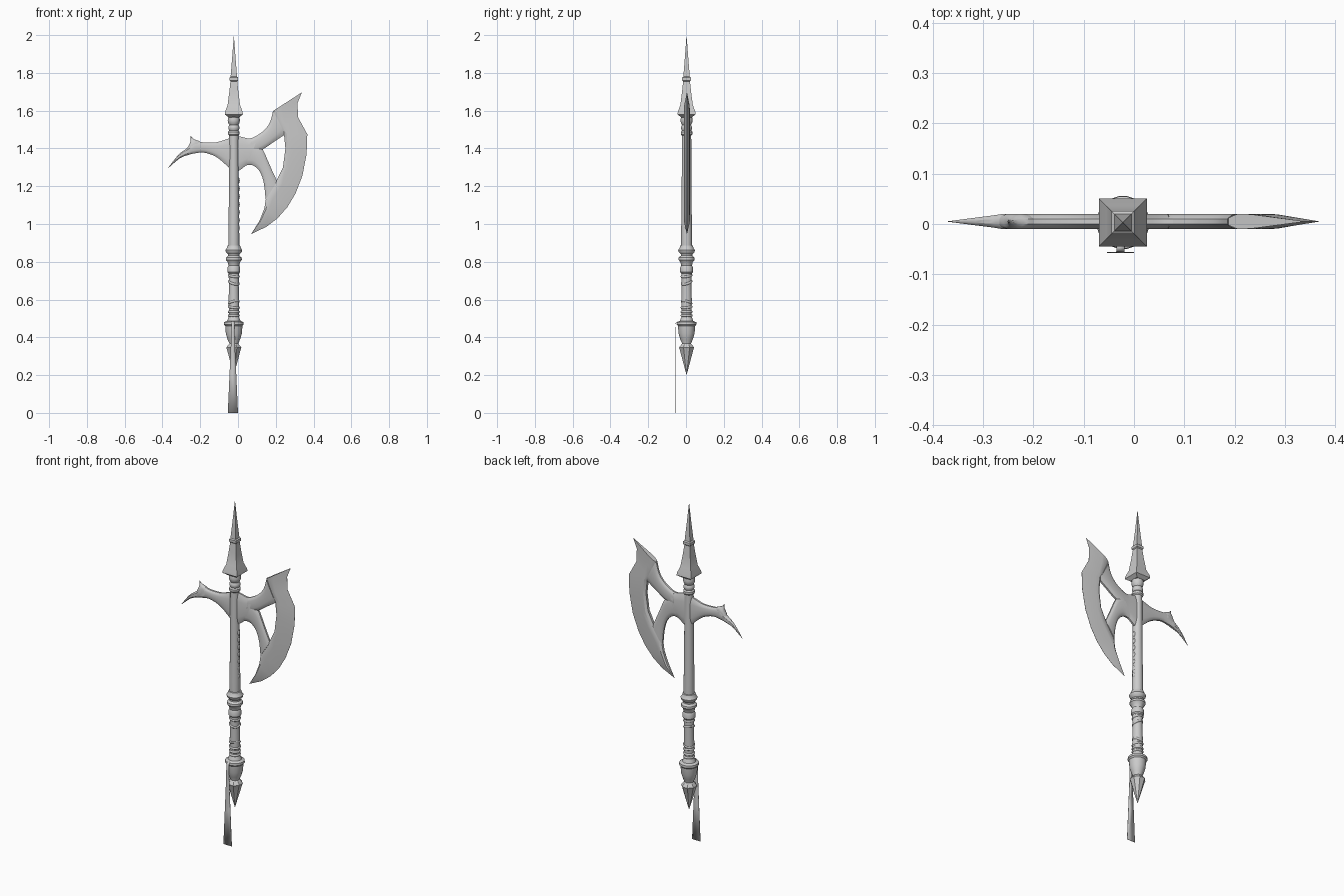
import bpy, math
from mathutils import Vector

if "Cube" in bpy.data.objects:
    bpy.data.objects.remove(bpy.data.objects["Cube"])

CX, CY = -0.022, 0.003     # shaft axis
BY = 0.005                 # blade mid-plane


def make(name, verts, faces, angle=35):
    me = bpy.data.meshes.new(name)
    me.from_pydata(verts, [], faces)
    me.validate()
    ob = bpy.data.objects.new(name, me)
    bpy.context.collection.objects.link(ob)
    bpy.ops.object.select_all(action='DESELECT')
    ob.select_set(True)
    bpy.context.view_layer.objects.active = ob
    bpy.ops.object.mode_set(mode='EDIT')
    bpy.ops.mesh.select_all(action='SELECT')
    bpy.ops.mesh.remove_doubles(threshold=0.0002)
    bpy.ops.mesh.normals_make_consistent(inside=False)
    bpy.ops.object.mode_set(mode='OBJECT')
    bpy.ops.object.shade_smooth_by_angle(angle=math.radians(angle))
    return ob


def loft(name, rings, angle=35):
    """Skin a list of equal closed rings and cap both ends."""
    n = len(rings[0])
    faces = [(i * n + j, i * n + (j + 1) % n, (i + 1) * n + (j + 1) % n, (i + 1) * n + j)
             for i in range(len(rings) - 1) for j in range(n)]
    faces += [tuple(range(n)), tuple(range((len(rings) - 1) * n, len(rings) * n))]
    return make(name, [v for r in rings for v in r], faces, angle)


def turned(name, profile, n=20, angle=35):
    """Profile of (z, half width) about the shaft; n = 4 gives a square section."""
    k = 1 / math.cos(math.pi / n) if n < 10 else 1
    rings = []
    for z, r in profile:
        r = max(r, 0.0001) * k
        rings.append([(CX + r * math.cos(math.tau * (j + .5) / n),
                       CY + r * math.sin(math.tau * (j + .5) / n), z) for j in range(n)])
    return loft(name, rings, angle)


def smooth_path(pts, steps):
    """Catmull-Rom subdivision."""
    out = []
    for i in range(len(pts) - 1):
        p = [Vector(pts[min(max(i + d, 0), len(pts) - 1)]) for d in (-1, 0, 1, 2)]
        for s in range(steps):
            t = s / steps
            out.append(.5 * (2 * p[1] + (p[2] - p[0]) * t
                             + (2 * p[0] - 5 * p[1] + 4 * p[2] - p[3]) * t * t
                             + (3 * p[1] - p[0] - 3 * p[2] + p[3]) * t ** 3))
    return out + [Vector(pts[-1])]


def limb(name, pairs, profile, steps=4, half=0.015):
    """Flat limb from (x1, z1, x2, z2) edge pairs; profile gives thickness across."""
    rings = []
    for x1, z1, x2, z2 in smooth_path(pairs, steps):
        w = math.hypot(x2 - x1, z2 - z1)
        h = half * min(1, w / 0.04)
        front = [(x1 + (x2 - x1) * t, BY - h * k, z1 + (z2 - z1) * t) for t, k in profile]
        back = [(x, 2 * BY - y, z) for x, y, z in reversed(front)]
        rings.append(front + back)
    return loft(name, rings, 30)


# four-sided spear head
turned("spear_head", [(2.0, 0), (1.88, .009), (1.78, .017), (1.775, .023), (1.76, .023),
                      (1.755, .018), (1.70, .024), (1.63, .033), (1.595, .046),
                      (1.58, .048), (1.565, .028)], 4, 20)

# turned collar under the spear head
turned("neck_collar", [(1.57, .024), (1.565, .03), (1.55, .033), (1.535, .03), (1.525, .024),
                       (1.515, .029), (1.505, .03), (1.495, .025), (1.488, .031),
                       (1.475, .031), (1.468, .025)])

# shaft
turned("shaft", [(1.48, .025), (1.2, .026), (.95, .029), (.88, .029)])

# small notched studs along the blade side of the shaft
for i in range(7):
    bpy.ops.mesh.primitive_uv_sphere_add(segments=10, ring_count=6, radius=1,
                                         location=(CX + .024, CY, 1.23 - i * .042))
    bpy.context.object.name = "shaft_stud"
    bpy.context.object.scale = (.008, .009, .017)
    bpy.ops.object.shade_smooth()

# double ring above the grip
turned("grip_rings", [(.888, .026), (.885, .034), (.872, .038), (.862, .045), (.852, .043),
                      (.84, .031), (.832, .031), (.822, .042), (.81, .043), (.798, .033),
                      (.78, .029), (.77, .034), (.745, .034), (.738, .028)])

# grip with slanted cord wraps
turned("grip", [(.76, .029), (.68, .026), (.6, .028), (.5, .026)])
for z, tilt in ((.725, .15), (.69, .3), (.585, -.25), (.56, .12), (.535, 0), (.515, 0)):
    bpy.ops.mesh.primitive_torus_add(major_segments=20, minor_segments=8, major_radius=.025,
                                     minor_radius=.007, location=(CX, CY, z),
                                     rotation=(tilt, tilt, 0))
    bpy.context.object.name = "grip_wrap"
    bpy.ops.object.shade_smooth()

# pommel cup and eight-sided butt spike
turned("pommel_cup", [(.515, .025), (.5, .031), (.487, .036), (.48, .052), (.468, .053),
                      (.46, .046), (.42, .043), (.39, .034), (.365, .023), (.35, .022)])
turned("butt_spike", [(.37, .02), (.352, .036), (.345, .04), (.335, .036), (.27, .019), (.2, 0)], 8, 15)

# thin hanging strap
strap = [(.485, -.045, .008), (.475, -.055, .008), (.43, -.057, .009), (.33, -.057, .012),
         (.2, -.057, .018), (0, -.057, .027)]
ob = make("strap", [(-.027 + s * w, y, z) for z, y, w in strap for s in (-1, 1)],
          [(2 * i, 2 * i + 1, 2 * i + 3, 2 * i + 2) for i in range(len(strap) - 1)])
mod = ob.modifiers.new("thickness", 'SOLIDIFY')
mod.thickness, mod.offset = .002, 0

# axe blade: crescent, root and two branches around the opening
ROUND = [(0, .35), (.1, .75), (.25, 1), (.75, 1), (.9, .75), (1, .35)]
EDGE = [(0, .5), (.12, 1), (.3, .95), (1, .03)]
limb("crescent_blade",
     [(.188, 1.60, .338, 1.697), (.205, 1.55, .315, 1.64), (.222, 1.51, .318, 1.565),
      (.243, 1.478, .367, 1.475), (.251, 1.40, .363, 1.37), (.238, 1.30, .341, 1.255),
      (.204, 1.23, .304, 1.16), (.150, 1.15, .262, 1.09), (.140, 1.085, .209, 1.03),
      (.114, 1.017, .150, .985), (.070, .948, .072, .948)], EDGE, 1)
limb("blade_root", [(-.02, 1.465, -.02, 1.27), (.015, 1.462, .01, 1.285), (.06, 1.453, .04, 1.308),
                    (.105, 1.467, .055, 1.312)], ROUND)
limb("upper_branch", [(.07, 1.453, .06, 1.37), (.124, 1.484, .130, 1.395),
                      (.166, 1.532, .193, 1.437), (.186, 1.60, .25, 1.475)], ROUND)
limb("lower_branch", [(.09, 1.43, .035, 1.308), (.130, 1.395, .075, 1.312),
                      (.156, 1.34, .115, 1.278), (.183, 1.278, .137, 1.215),
                      (.208, 1.225, .146, 1.13)], ROUND)

# rear hook and its upward spur
limb("rear_hook", [(-.02, 1.462, -.02, 1.27), (-.066, 1.447, -.066, 1.315),
                   (-.119, 1.432, -.119, 1.357), (-.183, 1.432, -.180, 1.378),
                   (-.228, 1.438, -.228, 1.374), (-.265, 1.405, -.262, 1.366),
                   (-.315, 1.367, -.309, 1.347), (-.37, 1.297, -.369, 1.296)], ROUND)
limb("hook_spur", [(-.252, 1.467, -.251, 1.467), (-.231, 1.448, -.253, 1.433),
                   (-.198, 1.434, -.272, 1.393), (-.19, 1.40, -.262, 1.38)], ROUND, 3)
